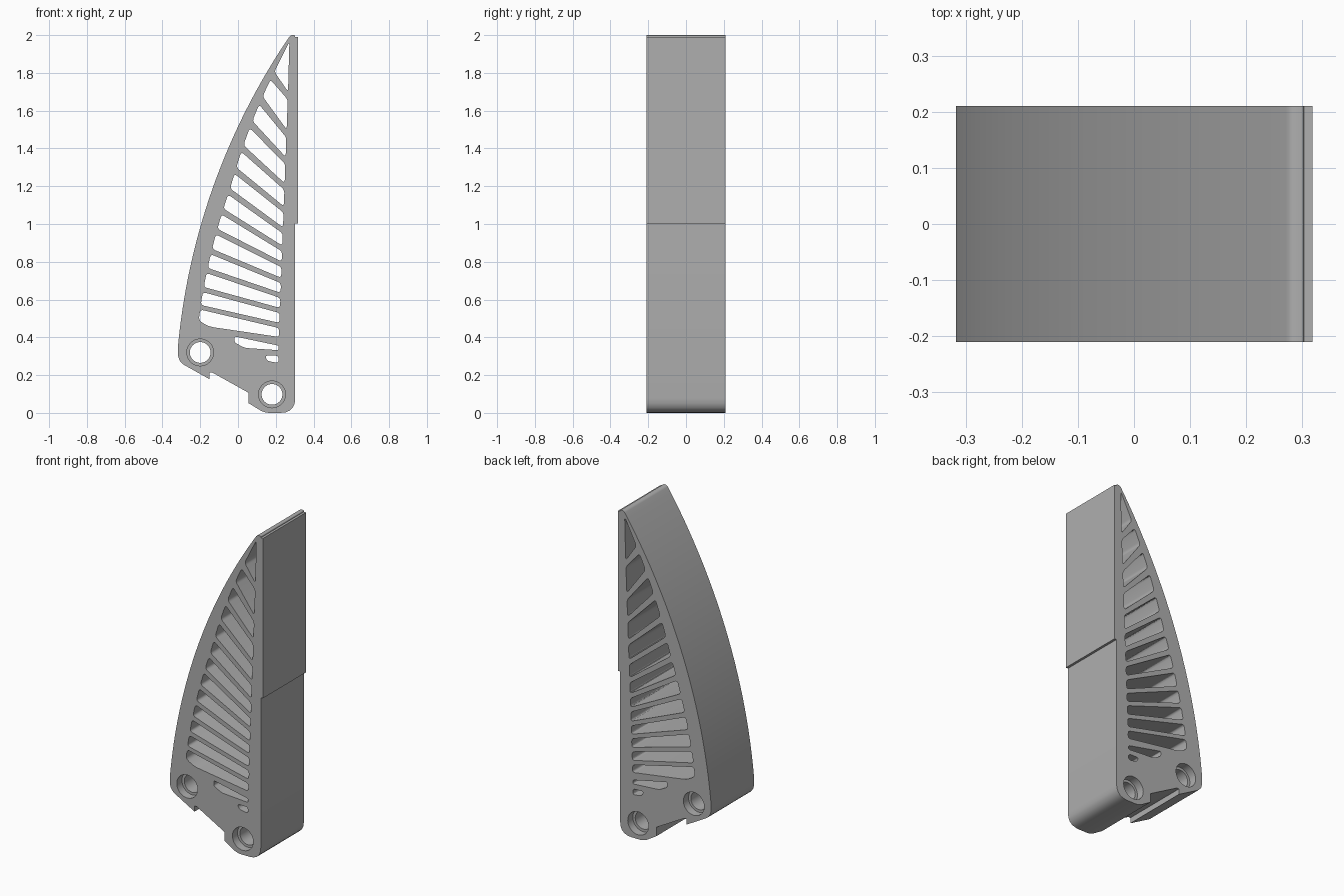
import bpy, bmesh, math
from mathutils import Vector

cube = bpy.data.objects.get("Cube")
if cube:
    bpy.data.objects.remove(cube, do_unlink=True)

grey = bpy.data.materials.new("mid_grey")
grey.use_nodes = True
colour = (0.43, 0.43, 0.43, 1)
grey.diffuse_color = colour
grey.node_tree.nodes["Principled BSDF"].inputs["Base Color"].default_value = colour

HALF = 0.21                      # half of the finger's depth
CX, CZ, R = 3.157, 0.028, 3.49   # circle of the curved back


def back_x(z):
    return CX - math.sqrt(R * R - (z - CZ) ** 2)


def inner_back_x(z):
    return back_x(z) + min(0.093, 0.093 - 0.09 * (z - 1.2))


def inner_front_x(z):
    return 0.202 + 0.037 * z


def circle(x, z, r, n=40):
    return [(x + r * math.cos(math.tau * i / n), z + r * math.sin(math.tau * i / n))
            for i in range(n)]


def rounded(corners, steps=5):
    """Round each (x, z, radius) corner of a closed profile."""
    out = []
    for i, (x, z, r) in enumerate(corners):
        p = Vector((x, z))
        if r == 0:
            out.append((x, z))
            continue
        a = Vector(corners[i - 1][:2]) - p
        b = Vector(corners[(i + 1) % len(corners)][:2]) - p
        cut = min(r, a.length * 0.48, b.length * 0.48)
        a, b = p + a.normalized() * cut, p + b.normalized() * cut
        for k in range(steps + 1):
            t = k / steps
            out.append(tuple(a * (1 - t) ** 2 + p * 2 * t * (1 - t) + b * t * t))
    return out


def extrude_profile(name, loops, half):
    """Fill nested x-z loops and extrude them along y."""
    curve = bpy.data.curves.new(name, "CURVE")
    curve.dimensions = "2D"
    curve.fill_mode = "BOTH"
    curve.extrude = half
    for loop in loops:
        spline = curve.splines.new("POLY")
        spline.points.add(len(loop) - 1)
        for point, (x, z) in zip(spline.points, loop):
            point.co = (x, z, 0, 1)
        spline.use_cyclic_u = True
    obj = bpy.data.objects.new(name, curve)
    bpy.context.collection.objects.link(obj)
    obj.rotation_euler.x = math.pi / 2
    bpy.ops.object.select_all(action="DESELECT")
    obj.select_set(True)
    bpy.context.view_layer.objects.active = obj
    bpy.ops.object.convert(target="MESH")
    obj = bpy.context.object
    bm = bmesh.new()
    bm.from_mesh(obj.data)
    bmesh.ops.remove_doubles(bm, verts=bm.verts, dist=0.0001)
    bmesh.ops.recalc_face_normals(bm, faces=bm.faces)
    bm.to_mesh(obj.data)
    bm.free()
    obj.data.materials.clear()
    obj.data.materials.append(grey)
    bpy.ops.object.shade_smooth_by_angle(angle=math.radians(25))
    return obj


# Outer profile: foot with latch notch, straight front, curved back
FRONT = 0.303
corners = [(-0.318, 0.272, 0.06), (-0.15, 0.178, 0), (-0.15, 0.213, 0),
           (-0.135, 0.213, 0), (0.055, 0.107, 0), (0.055, 0.052, 0),
           (0.14, 0, 0.03), (FRONT, 0, 0.08), (FRONT, 2, 0.006),
           (back_x(2), 2, 0.02)]
steps = 32
corners += [(back_x(z), z, 0) for z in
            (1.96 - (1.96 - 0.36) * i / steps for i in range(steps + 1))]
loops = [rounded(corners)]

# Ribs: height where each meets the back wall and the front wall
ribs = [(1.785, 1.68), (1.654, 1.479), (1.527, 1.336), (1.4, 1.198),
        (1.283, 1.077), (1.172, 0.966), (1.066, 0.87), (0.96, 0.786),
        (0.854, 0.701), (0.754, 0.622), (0.653, 0.542), (0.558, 0.463)]


def rib_half(rib):
    run = inner_front_x(rib[1]) - inner_back_x(rib[0])
    return 0.013 * math.hypot(1, (rib[0] - rib[1]) / run)


# Top window, then one window between each pair of ribs
r = 0.018
h = rib_half(ribs[0])
z0, z1 = ribs[0][0] + h, ribs[0][1] + h
loops.append(rounded([(0.272, 1.965, 0.02), (inner_back_x(z0), z0, r),
                      (inner_front_x(z1), z1, r)]))
for upper, lower in zip(ribs, ribs[1:]):
    hu, hl = rib_half(upper), rib_half(lower)
    a, b = upper[0] - hu, lower[0] + hl
    c, d = lower[1] + hl, upper[1] - hu
    loops.append(rounded([(inner_back_x(a), a, r), (inner_back_x(b), b, r),
                          (inner_front_x(c), c, r), (inner_front_x(d), d, r)]))

# Lowest windows above the foot
loops.append(rounded([(-0.2, 0.547, r), (-0.208, 0.49, 0.02), (-0.155, 0.457, 0.03),
                      (0.218, 0.402, r), (0.218, 0.449, r)]))
loops.append(rounded([(-0.018, 0.405, 0.01), (-0.018, 0.373, 0.01),
                      (0.035, 0.344, 0.02), (0.215, 0.332, 0.01),
                      (0.215, 0.356, 0.01)]))
loops.append(rounded([(0.143, 0.303, r), (0.155, 0.275, r),
                      (0.215, 0.264, r), (0.215, 0.303, r)]))

# Pin holes, wide at both ends
pins = [("upper", -0.2, 0.32), ("lower", 0.18, 0.098)]
for _, x, z in pins:
    loops.append(circle(x, z, 0.071))
extrude_profile("finger_body", loops, HALF)

# Narrower sleeve inside each pin hole
for label, x, z in pins:
    extrude_profile(label + "_pin_sleeve",
                    [circle(x, z, 0.073), circle(x, z, 0.055)], HALF - 0.05)

# Thin grip pad on the upper half of the front
extrude_profile("grip_pad", [[(FRONT - 0.004, 1.003), (0.318, 1.003),
                              (0.318, 1.99), (FRONT - 0.004, 1.99)]], HALF)
